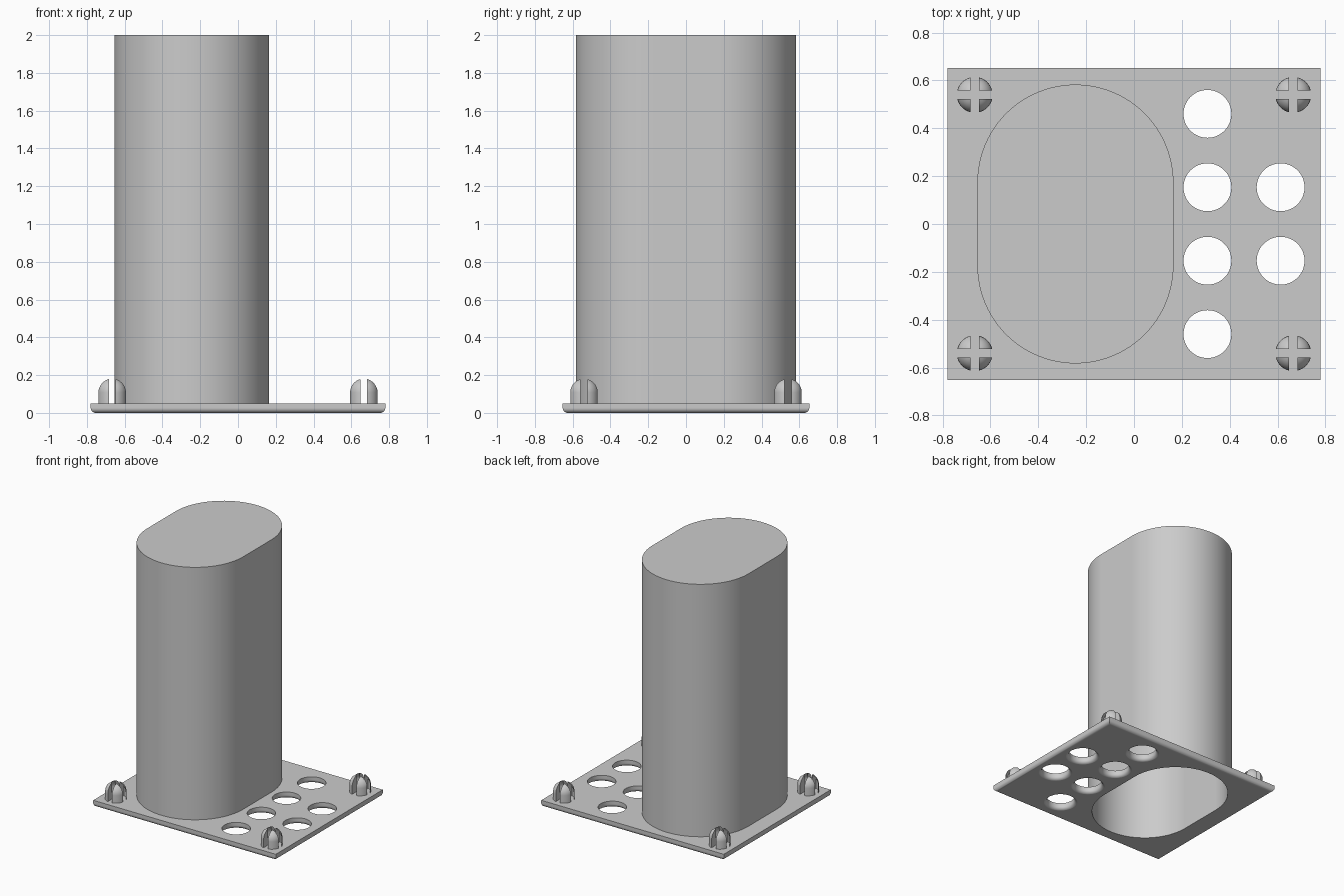
import bpy, bmesh, math

cube = bpy.data.objects.get("Cube")
if cube:
    bpy.data.objects.remove(cube, do_unlink=True)

grey = bpy.data.materials.new("plain grey")
grey.use_nodes = True
GREY = (0.6, 0.6, 0.6, 1)
grey.diffuse_color = GREY
grey.node_tree.nodes["Principled BSDF"].inputs["Base Color"].default_value = GREY

BASE = 0.05      # plate thickness
FILLET = 0.026   # rounding of the lower plate edges


def add_object(name, bm):
    bmesh.ops.recalc_face_normals(bm, faces=bm.faces[:])
    mesh = bpy.data.meshes.new(name)
    bm.to_mesh(mesh)
    bm.free()
    mesh.materials.append(grey)
    obj = bpy.data.objects.new(name, mesh)
    bpy.context.collection.objects.link(obj)
    return obj


def loft(profile, straight=0.0, steps=32):
    """Stack of round-ended outlines given as (radius, z), capped at both ends."""
    bm = bmesh.new()
    rings = []
    for radius, z in profile:
        ring = []
        for side in (0, 1):
            for i in range(steps + 1):
                a = math.pi * (side + i / steps)
                y = radius * math.sin(a) + (straight if side == 0 else -straight)
                ring.append(bm.verts.new((radius * math.cos(a), y, z)))
        rings.append(ring)
    n = len(rings[0])
    for low, high in zip(rings, rings[1:]):
        for i in range(n):
            j = (i + 1) % n
            bm.faces.new((low[i], low[j], high[j], high[i]))
    bm.faces.new(rings[0])
    bm.faces.new(rings[-1])
    bmesh.ops.remove_doubles(bm, verts=bm.verts[:], dist=1e-5)
    return bm


def select_only(obj):
    bpy.ops.object.select_all(action='DESELECT')
    obj.select_set(True)
    bpy.context.view_layer.objects.active = obj


def cut(obj, cutter):
    select_only(obj)
    mod = obj.modifiers.new("cut", 'BOOLEAN')
    mod.operation = 'DIFFERENCE'
    mod.solver = 'EXACT'
    mod.object = cutter
    bpy.ops.object.modifier_apply(modifier=mod.name)


def smooth(obj):
    select_only(obj)
    bpy.ops.object.shade_smooth_by_angle(angle=math.radians(30))
    obj.modifiers.new("even shading", 'WEIGHTED_NORMAL').keep_sharp = True


# Base plate with rounded lower edges
bm = bmesh.new()
bmesh.ops.create_cube(bm, size=1)
for v in bm.verts:
    v.co = (v.co.x * 1.56, v.co.y * 1.306, (v.co.z + 0.5) * BASE)
lower = [e for e in bm.edges if all(v.co.z < 0.01 for v in e.verts)]
bmesh.ops.bevel(bm, geom=lower, offset=FILLET, segments=5, profile=0.5, affect='EDGES')
plate = add_object("base_plate", bm)

# Tall round-ended tower, closed on top and hollow from below
TOWER_X, STRAIGHT = -0.245, 0.173
tower = add_object("tower", loft([(0.41, BASE), (0.41, 2.0)], STRAIGHT, 48))
hollow = add_object("hollow_cutter", loft([(0.38, -0.1), (0.38, 1.97)], STRAIGHT, 48))
tower.location.x = hollow.location.x = TOWER_X
hollow.hide_render = True

# Round holes through the plate, flared at the underside
HOLE = 0.1
flare = [(HOLE + FILLET, -0.1)]
for i in range(5, -1, -1):
    t = math.pi / 2 * i / 5
    flare.append((HOLE + FILLET * (1 - math.cos(t)), FILLET * (1 - math.sin(t)) - 0.0005))
flare.append((HOLE, 0.2))
hole = add_object("hole_cutter", loft(flare))
hole.hide_render = True

bpy.context.view_layer.update()
cut(plate, hollow)
cut(tower, hollow)
PITCH = 0.307
for column, rows in ((0.307, (-1.5, -0.5, 0.5, 1.5)), (0.613, (-0.5, 0.5))):
    for row in rows:
        hole.location = (column, row * PITCH, 0)
        bpy.context.view_layer.update()
        cut(plate, hole)
for helper in (hollow, hole):
    bpy.data.objects.remove(helper, do_unlink=True)
smooth(plate)
smooth(tower)

# Domed corner pegs: one quarter trimmed back from the cross slot, then mirrored
PEG, DOME_Z, SLOT = 0.075, 0.108, 0.018
peg_profile = [(PEG, BASE)]
for i in range(9):
    t = math.pi / 2 * i / 8.2
    peg_profile.append((PEG * math.cos(t), DOME_Z + PEG * math.sin(t)))
for x, side in ((-0.666, "right"), (0.666, "left")):
    for y, end in ((-0.54, "front"), (0.54, "back")):
        bm = loft(peg_profile, steps=24)
        for axis in ((1, 0, 0), (0, 1, 0)):
            cutting = bmesh.ops.bisect_plane(
                bm, geom=bm.verts[:] + bm.edges[:] + bm.faces[:],
                plane_co=[SLOT * c for c in axis], plane_no=axis, clear_inner=True)
            rim = [g for g in cutting["geom_cut"] if isinstance(g, bmesh.types.BMEdge)]
            bmesh.ops.holes_fill(bm, edges=rim, sides=0)
        peg = add_object(f"{end}_{side}_peg", bm)
        peg.location = (x, y, 0)
        mirror = peg.modifiers.new("four quarters", 'MIRROR')
        mirror.use_axis = (True, True, False)
        mirror.use_mirror_merge = False
        smooth(peg)
